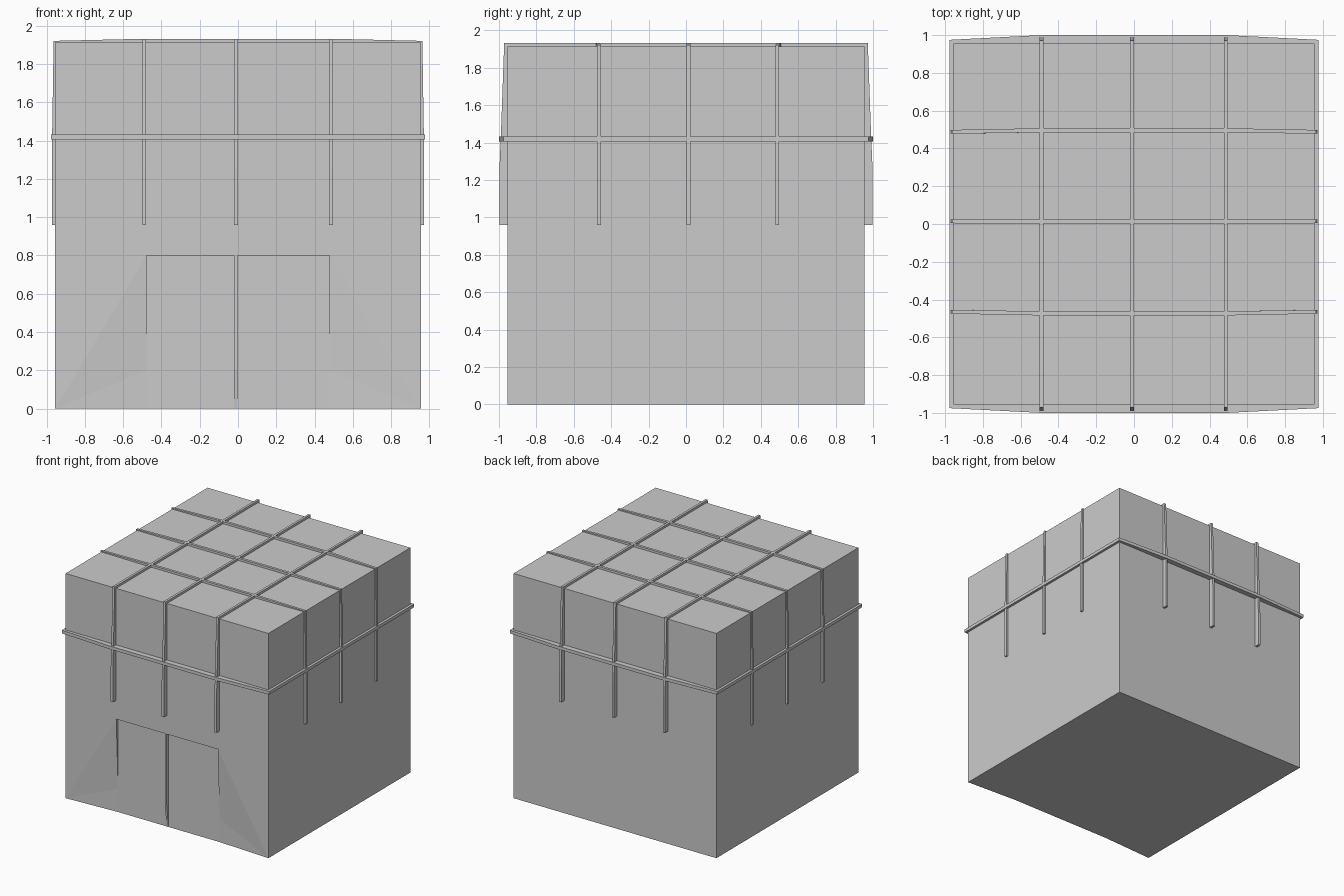
import bpy

if "Cube" in bpy.data.objects:
    bpy.data.objects.remove(bpy.data.objects["Cube"])

B, H = 0.955, 1.913   # crate half width and height


def make(name, verts, faces):
    me = bpy.data.meshes.new(name)
    me.from_pydata(verts, [], faces)
    me.update()
    ob = bpy.data.objects.new(name, me)
    bpy.context.collection.objects.link(ob)
    return ob


def ribbon(name, outer, inner, ranges, place, closed=False):
    """Sweep a rectangular strip between an outer and an inner path."""
    verts, faces, n = [], [], len(outer)
    for o, i, (lo, hi) in zip(outer, inner, ranges):
        verts += [place(o, lo), place(o, hi), place(i, hi), place(i, lo)]
    for k in range(n if closed else n - 1):
        a, b = 4 * k, 4 * ((k + 1) % n)
        for j in range(4):
            m = (j + 1) % 4
            faces.append((a + j, a + m, b + m, b + j))
    if not closed:
        faces += [(3, 2, 1, 0), tuple(4 * (n - 1) + j for j in range(4))]
    ob = make(name, verts, faces)
    # consistent outward normals
    import bmesh
    bm = bmesh.new()
    bm.from_mesh(ob.data)
    bmesh.ops.recalc_face_normals(bm, faces=bm.faces)
    bm.to_mesh(ob.data)
    bm.free()
    return ob


# crate body: front has a shallow recessed opening that fades out at the floor
D, W, Z1, Z2 = -B + 0.025, 0.478, 0.2, 0.8
body = [(-B, -B, 0), (B, -B, 0), (B, B, 0), (-B, B, 0),
        (-B, -B, H), (B, -B, H), (B, B, H), (-B, B, H),
        (-W, D, 0), (W, D, 0), (-W, D, Z1), (W, D, Z1),
        (-W, -B, Z2), (W, -B, Z2), (-W, D, Z2), (W, D, Z2)]
make("crate_body", body, [
    (1, 2, 6, 5), (2, 3, 7, 6), (3, 0, 4, 7), (4, 5, 6, 7),
    (0, 3, 2, 1, 9, 8),
    (0, 8, 10), (0, 10, 12), (0, 12, 4), (4, 12, 13, 5),
    (1, 5, 13), (1, 13, 11), (1, 11, 9),
    (8, 9, 11, 10), (10, 11, 15, 14),
    (10, 14, 12), (11, 13, 15), (12, 14, 15, 13)])

# centre bar of the opening, tapering into the panel below
ribbon("opening_bar", [(-B, Z2), (-B, Z1), (D - 0.002, 0.0)],
       [(D + 0.01, Z2), (D + 0.01, Z1), (D + 0.01, 0.0)],
       [(-0.02, -0.003)] * 3, lambda p, t: (t, p[0], p[1]))

I = B - 0.01

# straps running front to back over the top
out = [(-0.998, 0.96), (-0.998, 1.25), (-0.99, 1.43), (-0.972, 1.932),
       (0.972, 1.932), (0.99, 1.43), (0.998, 1.25), (0.998, 0.96)]
inn = [(-I, 0.96), (-I, 1.25), (-I, 1.43), (-I, H - 0.01),
       (I, H - 0.01), (I, 1.43), (I, 1.25), (I, 0.96)]
for k, x in enumerate((-0.49, -0.01, 0.486)):
    ribbon(f"lengthwise_strap_{k + 1}", out, inn, [(x - 0.01, x + 0.01)] * 8,
           lambda p, t: (t, p[0], p[1]))

# straps running side to side, slightly raised and bowed where they cross
out = [(-0.971, 0.96), (-0.971, 1.42), (-0.963, 1.921), (-0.49, 1.932),
       (0.49, 1.932), (0.963, 1.921), (0.971, 1.42), (0.971, 0.96)]
inn = [(-I, 0.96), (-I, 1.42), (-I, H - 0.01), (-0.49, H - 0.01),
       (0.49, H - 0.01), (I, H - 0.01), (I, 1.42), (I, 0.96)]
for k, (y, bow) in enumerate(((-0.465, -0.008), (0.014, 0), (0.488, 0.008))):
    r = [(y - 0.01, y + 0.01)] * 3
    mid = [(y - 0.011 + bow, y + 0.011 + bow)] * 2
    ribbon(f"crosswise_strap_{k + 1}", out, inn, r + mid + r,
           lambda p, t: (p[0], t, p[1]))

# horizontal band around all four sides, bowed at front and back
C, X = 0.976, 0.49
out = [(-C, -0.975), (-X, -1), (X, -1), (C, -0.975),
       (C, 0.975), (X, 1), (-X, 1), (-C, 0.975)]
inn = [(-I, -I), (-X, -I), (X, -I), (I, -I), (I, I), (X, I), (-X, I), (-I, I)]
ribbon("waist_band", out, inn, [(1.405, 1.432)] * 8,
       lambda p, t: (p[0], p[1], t), closed=True)
